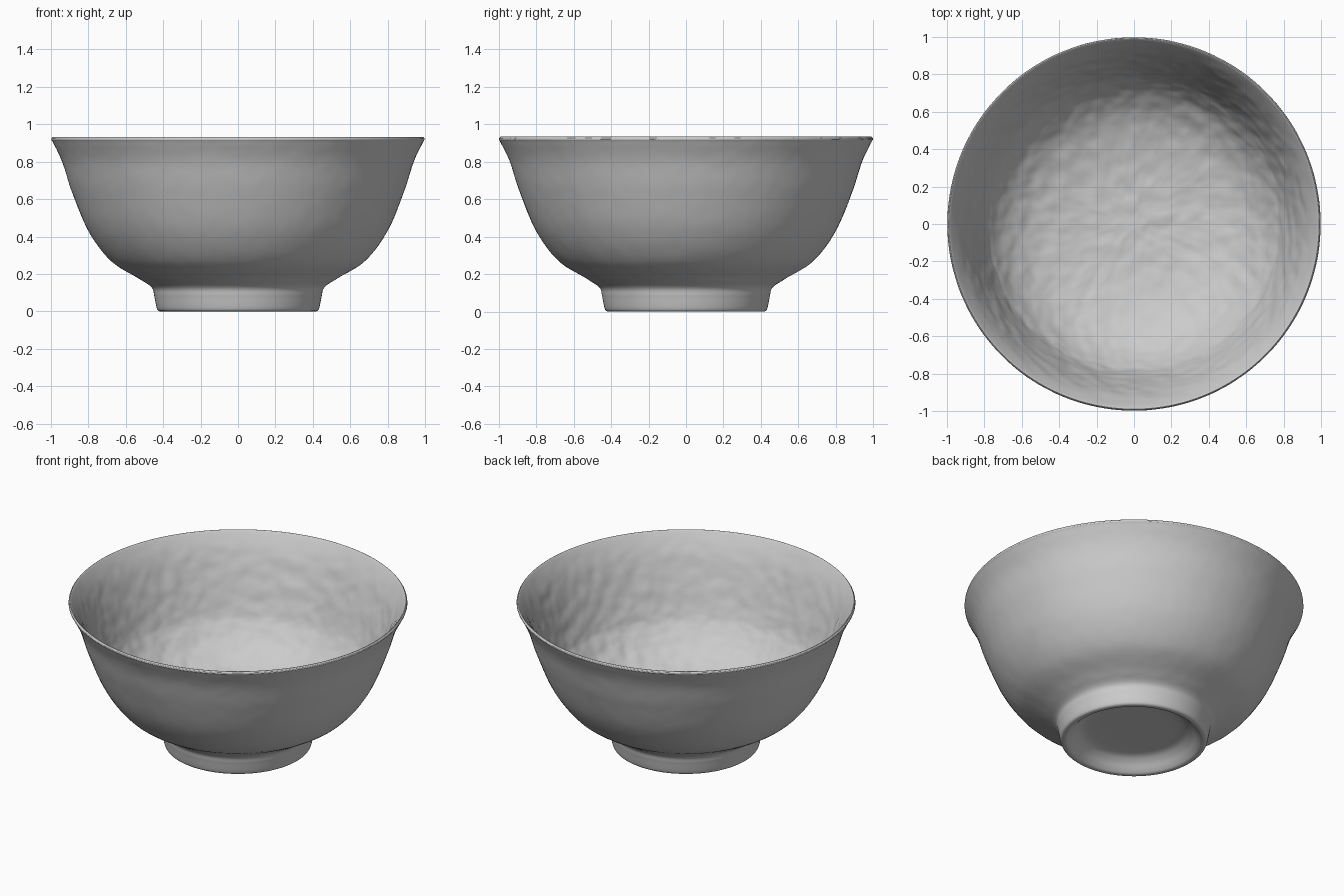
import bpy, bmesh, math
from mathutils import Vector, noise

if "Cube" in bpy.data.objects:
    bpy.data.objects.remove(bpy.data.objects["Cube"])

SEGMENTS = 256


def smooth_curve(points, steps):
    """Catmull-Rom curve through (radius, height) points."""
    p = [Vector(q) for q in points]
    p = [2 * p[0] - p[1]] + p + [2 * p[-1] - p[-2]]
    out = []
    for a, b, c, d in zip(p, p[1:], p[2:], p[3:]):
        for i in range(steps):
            t = i / steps
            out.append(0.5 * (2 * b + (c - a) * t + (2 * a - 5 * b + 4 * c - d) * t * t
                              + (3 * b - a - 3 * c + d) * t ** 3))
    return out + [p[-2]]


# Underside recess and foot ring
foot = smooth_curve([(0.02, 0.085), (0.18, 0.085), (0.29, 0.08), (0.34, 0.055),
                     (0.375, 0.02), (0.395, 0.003), (0.41, 0.0), (0.425, 0.003),
                     (0.435, 0.02), (0.447, 0.08)], 4)
# Outer wall, flaring to the lip
outer = smooth_curve([(0.447, 0.08), (0.462, 0.128), (0.53, 0.175), (0.68, 0.27),
                      (0.80, 0.43), (0.888, 0.64), (0.94, 0.80), (0.985, 0.895),
                      (0.998, 0.918)], 8)
# Rounded lip and inner wall down to the floor
inner = smooth_curve([(0.998, 0.918), (0.995, 0.927), (0.980, 0.924), (0.92, 0.82),
                      (0.855, 0.65), (0.80, 0.49), (0.76, 0.415), (0.68, 0.32),
                      (0.55, 0.235), (0.35, 0.18), (0.15, 0.162), (0.012, 0.16)], 9)
profile = foot + outer[1:] + inner[1:]
inner_start = len(foot) + len(outer) - 1

# Lathe the profile
bm = bmesh.new()
rings = []
for r, z in profile:
    rings.append([bm.verts.new((r * math.cos(a), r * math.sin(a), z))
                  for a in (2 * math.pi * i / SEGMENTS for i in range(SEGMENTS))])
for lo, hi in zip(rings, rings[1:]):
    for i in range(SEGMENTS):
        j = (i + 1) % SEGMENTS
        bm.faces.new((lo[i], lo[j], hi[j], hi[i]))
bm.faces.new(rings[0][::-1])
bm.faces.new(rings[-1])
bm.normal_update()

# Hand-made unevenness: strong inside, faint outside
normals = {v: v.normal.copy() for v in bm.verts}
for k, ring in enumerate(rings):
    for v in ring:
        if k > inner_start:
            fade = min(1.0, max(0.0, (0.93 - v.co.z) / 0.15))
            amount = 0.006 * fade
        else:
            amount = 0.001 if v.co.z > 0.15 else 0.0
        bump = noise.noise(v.co * 13) + 0.4 * noise.noise(v.co * 27)
        v.co += normals[v] * amount * bump

mesh = bpy.data.meshes.new("bowl")
bm.to_mesh(mesh)
bm.free()
bowl = bpy.data.objects.new("bowl", mesh)
bpy.context.collection.objects.link(bowl)
for poly in mesh.polygons:
    poly.use_smooth = True
